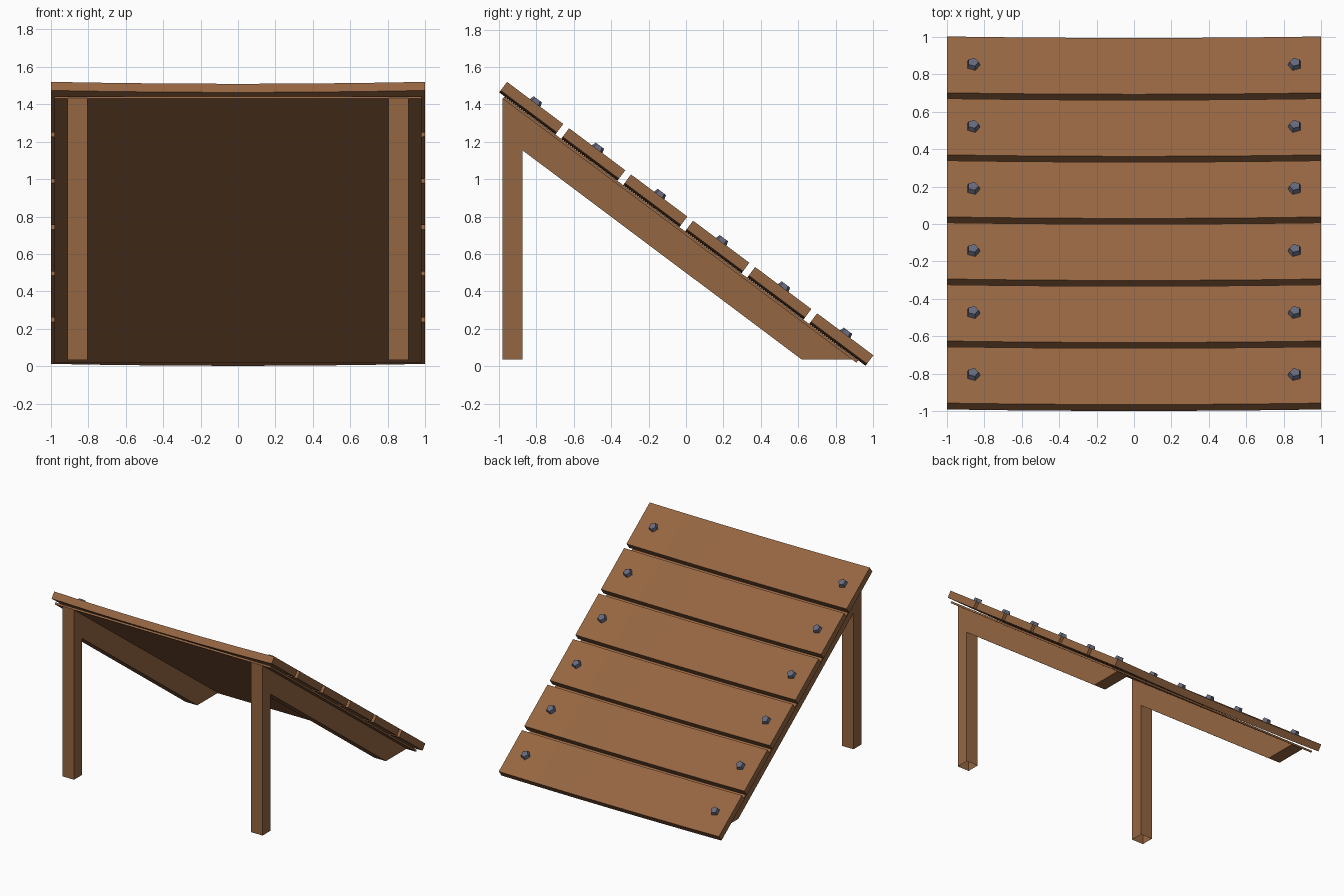
import bpy, bmesh, math
from mathutils import Matrix, Vector

cube = bpy.data.objects.get("Cube")
if cube:
    bpy.data.objects.remove(cube, do_unlink=True)


def material(name, rgb):
    m = bpy.data.materials.new(name)
    m.use_nodes = True
    m.diffuse_color = (*rgb, 1)
    m.node_tree.nodes["Principled BSDF"].inputs["Base Color"].default_value = (*rgb, 1)
    return m


wood = material("brown wood", (0.30, 0.132, 0.053))
steel = material("blue grey steel", (0.13, 0.14, 0.20))

# Ramp frame: x across, y down the slope, z out of the upper surface
ANGLE = math.atan(0.746)
RAMP = Matrix.Translation((0, -0.957, 1.52)) @ Matrix.Rotation(-ANGLE, 4, "X")
LENGTH, PITCH, COUNT = 2.444, 0.4137, 6
PLANK = LENGTH - PITCH * (COUNT - 1)
THICK, SAG = 0.057, 0.013


def finish(name, bm, mat, matrix=Matrix()):
    bmesh.ops.recalc_face_normals(bm, faces=bm.faces)
    bm.transform(matrix)
    mesh = bpy.data.meshes.new(name)
    bm.to_mesh(mesh)
    bm.free()
    mesh.materials.append(mat)
    ob = bpy.data.objects.new(name, mesh)
    bpy.context.collection.objects.link(ob)
    return ob


def box(lo, hi):
    bm = bmesh.new()
    lo, hi = Vector(lo), Vector(hi)
    bmesh.ops.create_cube(bm, size=1, matrix=Matrix.Translation((lo + hi) / 2)
                          @ Matrix.Diagonal((*(hi - lo), 1)))
    return bm


# Planks that sag a little in the middle, each with two bolts
for i in range(COUNT):
    start = i * PITCH
    bm = box((-1, start, -THICK), (1, start + PLANK, 0))
    along = [e for e in bm.edges if abs(e.verts[0].co.x - e.verts[1].co.x) > 1]
    bmesh.ops.subdivide_edges(bm, edges=along, cuts=5, use_grid_fill=True)
    for v in bm.verts:
        v.co.z -= SAG * (1 - v.co.x ** 2)
    finish(f"plank_{i + 1}", bm, wood, RAMP)

    for side, word in ((1, "left"), (-1, "right")):
        bm = bmesh.new()
        bmesh.ops.create_cone(bm, cap_ends=True, segments=5, radius1=0.042,
                              radius2=0.029, depth=0.04)
        spot = Matrix.Translation((side * 0.86, start + PLANK / 2, 0.004))
        finish(f"bolt_{word}_{i + 1}", bm, steel,
               RAMP @ spot @ Matrix.Rotation(side * 0.3, 4, "Z"))

# Thin backing sheet under the planks
finish("backing_sheet", box((-0.98, 0.035, -0.086), (0.98, 2.395, -0.071)), wood, RAMP)


def side_profile(name, points, centre, open_bottom=False):
    """Extrude a y-z outline across x."""
    bm = bmesh.new()
    face = bm.faces.new([bm.verts.new((centre - 0.053, y, z)) for y, z in points])
    grown = bmesh.ops.extrude_face_region(bm, geom=[face], use_keep_orig=True)
    moved = [g for g in grown["geom"] if isinstance(g, bmesh.types.BMVert)]
    bmesh.ops.translate(bm, verts=moved, vec=(0.106, 0, 0))
    bmesh.ops.recalc_face_normals(bm, faces=bm.faces)
    if open_bottom:
        low = [f for f in bm.faces if f.normal.z < -0.9]
        bmesh.ops.delete(bm, geom=low, context="FACES_ONLY")
    return finish(name, bm, wood)


# Front legs and sloping beams
for side, word in ((1, "left"), (-1, "right")):
    side_profile(f"front_leg_{word}",
                 [(-0.98, 0.035), (-0.875, 0.035), (-0.875, 1.355), (-0.98, 1.433)],
                 side * 0.857, open_bottom=True)
    side_profile(f"sloping_beam_{word}",
                 [(-0.875, 1.155), (0.62, 0.035), (0.89, 0.035), (-0.875, 1.353)],
                 side * 0.857)
